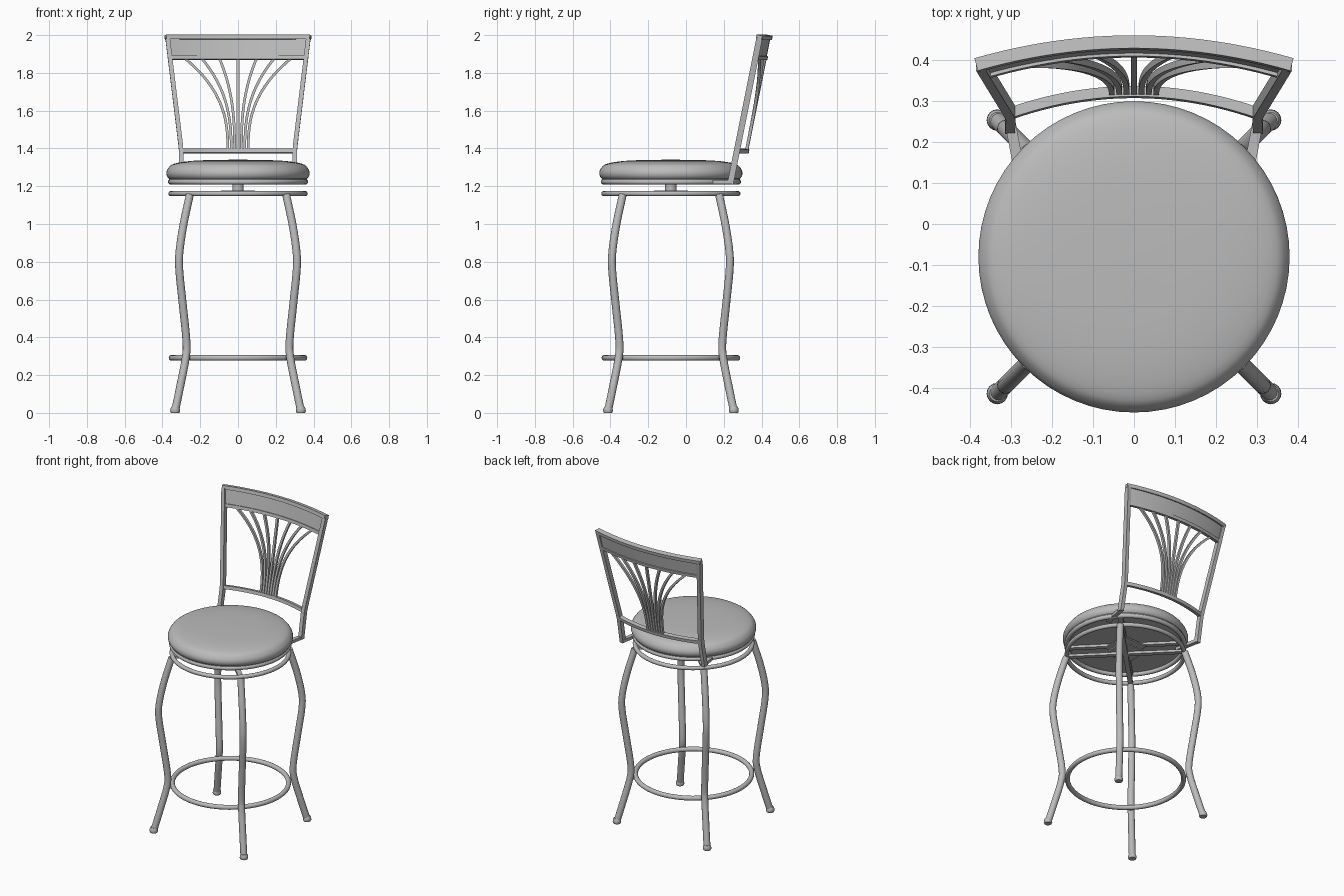
import bpy, bmesh, math
from mathutils import Vector

cube = bpy.data.objects.get("Cube")
if cube:
    bpy.data.objects.remove(cube)

SEAT_Y = -0.08
mat = bpy.data.materials.new("warm_grey")
mat.use_nodes = True
GREY = (0.5, 0.5, 0.5, 1)
mat.diffuse_color = GREY
mat.node_tree.nodes["Principled BSDF"].inputs["Base Color"].default_value = GREY


def finish(bm, name):
    bmesh.ops.recalc_face_normals(bm, faces=bm.faces)
    mesh = bpy.data.meshes.new(name)
    bm.to_mesh(mesh)
    bm.free()
    mesh.materials.append(mat)
    obj = bpy.data.objects.new(name, mesh)
    bpy.context.collection.objects.link(obj)
    bpy.ops.object.select_all(action='DESELECT')
    obj.select_set(True)
    bpy.context.view_layer.objects.active = obj
    bpy.ops.object.shade_smooth_by_angle(angle=math.radians(40))
    return obj


def smooth_path(points, steps=6):
    """Catmull-Rom curve through the points."""
    p = [Vector(q) for q in points]
    p = [2 * p[0] - p[1]] + p + [2 * p[-1] - p[-2]]
    out = []
    for a, b, c, d in zip(p, p[1:], p[2:], p[3:]):
        for i in range(steps):
            t = i / steps
            out.append(0.5 * (2 * b + (c - a) * t + (2 * a - 5 * b + 4 * c - d) * t**2
                              + (3 * b - a - 3 * c + d) * t**3))
    return out + [p[-2]]


def round_section(r, n=14):
    return [(r * math.cos(math.tau * i / n), r * math.sin(math.tau * i / n)) for i in range(n)]


def box_section(w, h):
    return [(sx * w / 2, sy * h / 2) for sx, sy in ((-1, -1), (1, -1), (1, 1), (-1, 1))]


def sweep(name, path, section, ref):
    """Carry a section along a path; ref fixes its second axis."""
    path = [Vector(q) for q in path]
    ref = Vector(ref)
    bm = bmesh.new()
    rings = []
    for i, p in enumerate(path):
        t = (path[min(i + 1, len(path) - 1)] - path[max(i - 1, 0)]).normalized()
        a = ref.cross(t).normalized()
        b = t.cross(a)
        rings.append([bm.verts.new(p + a * u + b * v) for u, v in section])
    n = len(section)
    for r0, r1 in zip(rings, rings[1:]):
        for k in range(n):
            bm.faces.new((r0[k], r0[(k + 1) % n], r1[(k + 1) % n], r1[k]))
    bm.faces.new(rings[0])
    bm.faces.new(rings[-1])
    return finish(bm, name)


def lathe(name, profile, centre=(0, SEAT_Y), steps=64, closed=False):
    """Spin (radius, height) points around a vertical axis."""
    bm = bmesh.new()
    verts = [bm.verts.new((r, 0, z)) for r, z in profile]
    pairs = list(zip(verts, verts[1:] + verts[:1])) if closed else list(zip(verts, verts[1:]))
    edges = [bm.edges.new(pair) for pair in pairs]
    bmesh.ops.spin(bm, geom=verts + edges, cent=(0, 0, 0), axis=(0, 0, 1),
                   angle=math.tau, steps=steps)
    bmesh.ops.remove_doubles(bm, verts=bm.verts, dist=0.0001)
    obj = finish(bm, name)
    obj.location = (centre[0], centre[1], 0)
    return obj


def hoop(name, radius, z, tube):
    lathe(name, [(radius + u, z + v) for u, v in round_section(tube)], closed=True)


# Cushion with a rounded rim and a shallow crown
lathe("seat_cushion", smooth_path(
    [(0, 1.228, 0), (0.33, 1.228, 0), (0.365, 1.238, 0), (0.379, 1.265, 0), (0.370, 1.295, 0),
     (0.335, 1.32, 0), (0.22, 1.336, 0), (0, 1.342, 0)], 4) and
    [(max(p.x, 0), p.y) for p in smooth_path(
        [(0, 1.23, 0), (0.33, 1.23, 0), (0.365, 1.24, 0), (0.379, 1.265, 0), (0.370, 1.295, 0),
         (0.335, 1.32, 0), (0.22, 1.336, 0), (0, 1.341, 0)], 4)])

# Tubular hoops
hoop("seat_hoop", 0.357, 1.223, 0.014)
hoop("base_hoop", 0.355, 1.161, 0.0135)
hoop("foot_ring", 0.352, 0.291, 0.015)

# Swivel between the two frames
lathe("swivel_post", [(0, 1.165), (0.03, 1.165), (0.03, 1.215), (0, 1.215)], steps=20)
for name, z in (("swivel_lower_plate", 1.174), ("swivel_upper_plate", 1.212)):
    sweep(name, [(-0.09, SEAT_Y, z), (0.09, SEAT_Y, z)], box_section(0.18, 0.008), (0, 0, 1))

# Diagonal braces under the seat
for s, side in ((-1, "right"), (1, "left")):
    for level, z in (("base", 1.161), ("seat", 1.22)):
        d = 0.25
        sweep(f"{level}_brace_{side}", [(-s * d, SEAT_Y - d, z), (s * d, SEAT_Y + d, z)],
              box_section(0.03, 0.016), (0, 0, 1))

# Four curved legs with foot caps
leg_shape = [(0.333, 0.01), (0.306, 0.14), (0.277, 0.29), (0.273, 0.38), (0.293, 0.58),
             (0.311, 0.76), (0.309, 0.86), (0.288, 1.0), (0.255, 1.155)]
for sx, side in ((-1, "right"), (1, "left")):
    for sy, end in ((-1, "front"), (1, "back")):
        path = smooth_path([(sx * d, SEAT_Y + sy * d, z) for d, z in leg_shape])
        sweep(f"{end}_{side}_leg", path, round_section(0.021), (sx, -sy, 0))
        lathe(f"{end}_{side}_foot", [(0, 0), (0.022, 0), (0.026, 0.008), (0.025, 0.022),
                                     (0.019, 0.034), (0, 0.034)],
              (sx * 0.333, SEAT_Y + sy * 0.333), 16)
        # Bolt joining the foot ring to the leg
        inner, outer = 0.245, 0.27
        sweep(f"{end}_{side}_bolt", [(sx * inner, SEAT_Y + sy * inner, 0.291),
                                     (sx * outer, SEAT_Y + sy * outer, 0.291)],
              round_section(0.009, 8), (0, 0, 1))


# Backrest: leaning and bowed backwards
def back_y(z):
    return 0.27 + (z - 1.39) * 0.2


def half_width(z):
    return 0.30 + max(0, z - 1.39) * 0.122


def bowed(x, z):
    return Vector((x, back_y(z) + 0.052 * (1 - (x / half_width(z)) ** 2), z))


LEAN = (0, 0.2, 1)


def back_rail(name, z, depth, height, extra=0.0):
    w = half_width(z) + extra
    sweep(name, [bowed(w * (i / 12 - 1), z) for i in range(25)],
          box_section(depth, height), LEAN)


back_rail("top_rail", 1.988, 0.032, 0.023, 0.011)
back_rail("middle_rail", 1.88, 0.026, 0.02)
back_rail("lower_rail", 1.387, 0.026, 0.022)
back_rail("head_panel", 1.934, 0.012, 0.095)

for s, side in ((-1, "right"), (1, "left")):
    sweep(f"back_{side}_upright",
          [(s * 0.302, back_y(1.212), 1.212), (s * 0.30, back_y(1.38), 1.38),
           (s * half_width(1.42), back_y(1.42), 1.42), (s * half_width(1.985), back_y(1.985), 1.985)],
          box_section(0.032, 0.024), (1, 0, 0))
    sweep(f"back_{side}_bracket", [(s * 0.27, 0.08, 1.222), (s * 0.302, 0.25, 1.222)],
          box_section(0.026, 0.02), (0, 0, 1))

# Fan of slats: bundled at the bottom, flaring at the top
for i, spread in enumerate((-0.285, -0.195, -0.1, 0, 0.1, 0.195, 0.285)):
    foot = (i - 3) * 0.018
    path = []
    for k in range(21):
        t = k / 20
        path.append(bowed(foot + (spread - foot) * t ** 2.6, 1.39 + 0.49 * t))
    sweep(f"fan_slat_{i + 1}", path, box_section(0.014, 0.016), (0, 1, 0))
